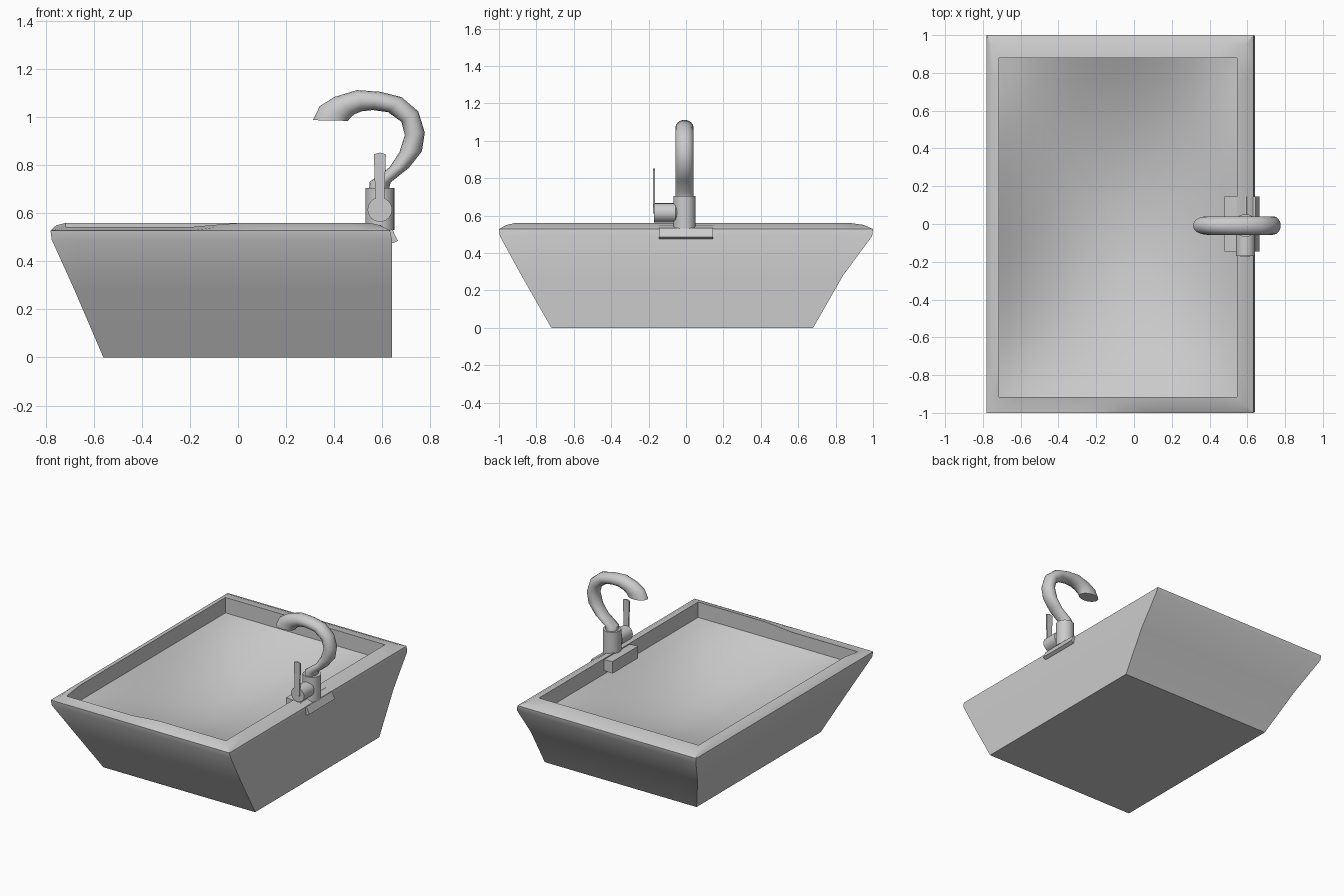
import bpy, bmesh
from math import sin, cos, pi, radians

if "Cube" in bpy.data.objects:
    bpy.data.objects.remove(bpy.data.objects["Cube"])


def finish(bm, name, angle=30):
    bmesh.ops.recalc_face_normals(bm, faces=bm.faces)
    me = bpy.data.meshes.new(name)
    bm.to_mesh(me)
    bm.free()
    ob = bpy.data.objects.new(name, me)
    bpy.context.collection.objects.link(ob)
    bpy.ops.object.select_all(action='DESELECT')
    ob.select_set(True)
    bpy.context.view_layer.objects.active = ob
    if angle:
        bpy.ops.object.shade_smooth_by_angle(angle=radians(angle))
    return ob


def loft(name, rings, angle=30):
    """Skin a list of closed point rings and cap both ends."""
    bm = bmesh.new()
    loops = [[bm.verts.new(p) for p in r] for r in rings]
    n = len(loops[0])
    for a, b in zip(loops, loops[1:]):
        for i in range(n):
            j = (i + 1) % n
            bm.faces.new((a[i], a[j], b[j], b[i]))
    bm.faces.new(loops[0])
    bm.faces.new(loops[-1])
    return finish(bm, name, angle)


def rect_ring(x0, x1, y0, y1, z, n=12):
    c = [(x0, y0), (x1, y0), (x1, y1), (x0, y1)]
    pts = []
    for k in range(4):
        (ax, ay), (bx, by) = c[k], c[(k + 1) % 4]
        for i in range(n):
            t = i / n
            x, y = ax + (bx - ax) * t, ay + (by - ay) * t
            # the front rim dips slightly on its left half
            dip = 0.018 * min(1, max(0, -x / 0.2)) if (y < -0.9 and z > 0.54) else 0
            pts.append((x, y, z - dip))
    return pts


def prism(name, profile, y0, y1):
    """Extrude an xz profile along y."""
    return loft(name, [[(x, y, z) for x, z in profile] for y in (y0, y1)], 0)


# basin: tapered outer walls, rounded rim, vertical lip
inner = (-0.715, 0.545, -0.915, 0.88)
rings = [
    rect_ring(-0.56, 0.64, -0.72, 0.68, 0),
    rect_ring(-0.68, 0.64, -0.88, 0.84, 0.28),
    rect_ring(-0.775, 0.64, -0.995, 0.995, 0.49),
    rect_ring(-0.78, 0.632, -1, 1, 0.528),
    rect_ring(-0.755, 0.59, -0.96, 0.95, 0.55),
    rect_ring(*inner, 0.56),
    rect_ring(*inner, 0.45),
]
# dished floor, flat towards the corners
cx, cy, hx, hy = -0.085, -0.0175, 0.63, 0.8975
for t in (0.92, 0.83, 0.73, 0.62, 0.5, 0.37, 0.23, 0.1):
    r = rect_ring(cx - hx * t, cx + hx * t, cy - hy * t, cy + hy * t, 0)
    rings.append([(x, y, 0.45 - 0.24 * (1 - ((x - cx) / hx) ** 2)
                   * (1 - ((y - cy) / hy) ** 2)) for x, y, _ in r])
loft("basin", rings, 35)

# mounting plate folded over the rim
prism("mounting_plate", [(0.48, 0.556), (0.595, 0.55), (0.62, 0.525), (0.642, 0.533),
                         (0.665, 0.485), (0.645, 0.475), (0.60, 0.48), (0.48, 0.47)],
      -0.145, 0.145)

N = 24
FX, FY = 0.59, -0.008


def disc_z(r, z):
    return [(FX + r * cos(2 * pi * i / N), FY + r * sin(2 * pi * i / N), z) for i in range(N)]


def disc_y(r, y):
    return [(FX + r * cos(2 * pi * i / N), y, 0.615 + r * sin(2 * pi * i / N)) for i in range(N)]


# faucet body and side valve
loft("faucet_body", [disc_z(0.06, 0.53), disc_z(0.06, 0.705)])
loft("valve", [disc_y(0.025, -0.03), disc_y(0.051, -0.055), disc_y(0.051, -0.17)])

# lever
prism("lever", [(0.573, 0.61), (0.607, 0.61), (0.615, 0.845), (0.59, 0.852), (0.565, 0.845)],
      -0.176, -0.166)

# spout: cross-sections given by outer and inner points of the bend
sections = [
    ((0.625, 0.69), (0.545, 0.69)), ((0.635, 0.728), (0.547, 0.73)),
    ((0.71, 0.788), (0.63, 0.79)), ((0.765, 0.857), (0.672, 0.855)),
    ((0.777, 0.935), (0.694, 0.925)), ((0.75, 1.023), (0.68, 0.98)),
    ((0.68, 1.083), (0.625, 1.02)), ((0.59, 1.105), (0.56, 1.029)),
    ((0.495, 1.112), (0.515, 1.024)), ((0.40, 1.083), (0.485, 1.012)),
    ((0.34, 1.045), (0.465, 0.995)), ((0.312, 0.987), (0.458, 0.984)),
]
spout = []
for (ox, oz), (ix, iz) in sections:
    ring = []
    for i in range(16):
        c, s = cos(2 * pi * i / 16), sin(2 * pi * i / 16)
        ring.append(((ox + ix) / 2 + (ox - ix) / 2 * c, FY + 0.049 * s,
                     (oz + iz) / 2 + (oz - iz) / 2 * c))
    spout.append(ring)
loft("spout", spout, 50)
